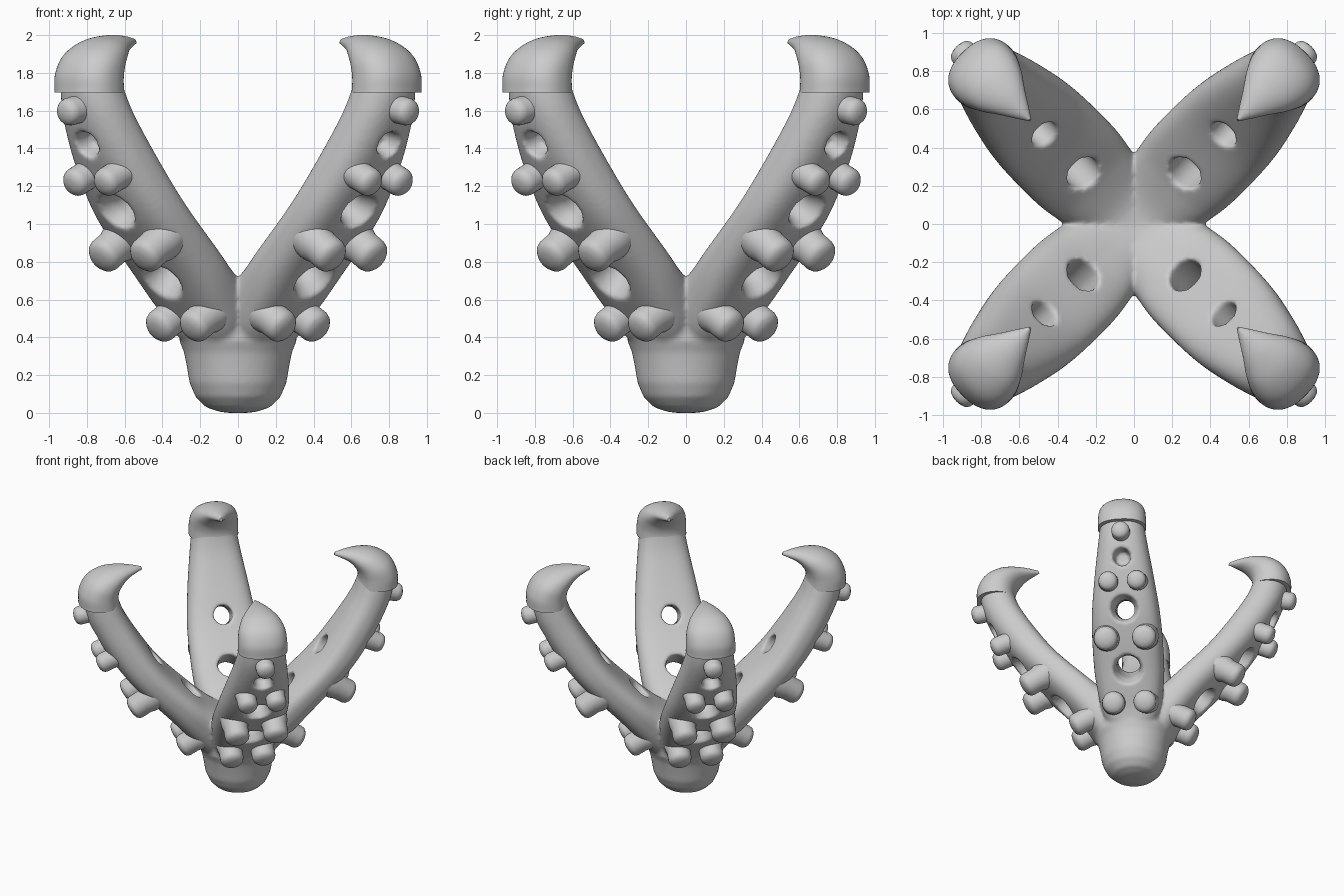
import bpy, bmesh, math
from mathutils import Vector, Matrix

if "Cube" in bpy.data.objects:
    bpy.data.objects.remove(bpy.data.objects["Cube"])

TURNS = [Matrix.Rotation(math.radians(45 + 90 * k), 4, 'Z') for k in range(4)]
FLAT = Matrix.Identity(4)


def make(name, bm):
    bmesh.ops.recalc_face_normals(bm, faces=bm.faces)
    me = bpy.data.meshes.new(name)
    bm.to_mesh(me)
    bm.free()
    ob = bpy.data.objects.new(name, me)
    bpy.context.collection.objects.link(ob)
    return ob


def activate(ob):
    bpy.ops.object.select_all(action='DESELECT')
    ob.select_set(True)
    bpy.context.view_layer.objects.active = ob


def smooth(ob, angle=40):
    activate(ob)
    bpy.ops.object.shade_smooth_by_angle(angle=math.radians(angle))


def skin(bm, rings):
    n = len(rings[0])
    vs = [[bm.verts.new(p) for p in ring] for ring in rings]
    for a, b in zip(vs, vs[1:]):
        for i in range(n):
            bm.faces.new((a[i], a[(i + 1) % n], b[(i + 1) % n], b[i]))
    bm.faces.new(vs[0])
    bm.faces.new(vs[-1])


def spline(rows, sub=6):
    # Catmull-Rom through rows of numbers
    def mix(a, b, c, d, t):
        return 0.5 * (2 * b + (c - a) * t + (2 * a - 5 * b + 4 * c - d) * t * t
                      + (3 * b - a - 3 * c + d) * t ** 3)
    ext = lambda p, q: tuple(2 * x - y for x, y in zip(p, q))
    pts = [ext(rows[0], rows[1])] + list(rows) + [ext(rows[-1], rows[-2])]
    out = []
    for i in range(1, len(pts) - 2):
        for k in range(sub):
            out.append([mix(*v, k / sub) for v in zip(*pts[i - 1:i + 3])])
    return out + [rows[-1]]


def loft(bm, rows, turn, taper=0.0, n=48):
    # each row: inner r,z, outer r,z, half width, squareness
    rings = []
    for ri, zi, ro, zo, w, p in spline(rows):
        ring = []
        for k in range(n):
            a = 2 * math.pi * (k + 0.5) / n
            c, s = math.cos(a), math.sin(a)
            u = math.copysign(abs(c) ** (2 / p), c)
            v = math.copysign(abs(s) ** (2 / p), s)
            ring.append(turn @ Vector(((ri + ro) / 2 + u * (ro - ri) / 2,
                                       v * w * (1 - taper * max(u, 0)),
                                       (zi + zo) / 2 + u * (zo - zi) / 2)))
        rings.append(ring)
    skin(bm, rings)


def lathe(bm, profile, origin, axis, turn, n=32):
    # profile: (radius, distance along axis)
    rot = Vector(axis).to_track_quat('Z', 'Y').to_matrix()
    skin(bm, [[turn @ (Vector(origin) + rot @ Vector((
        r * math.cos(2 * math.pi * k / n), r * math.sin(2 * math.pi * k / n), h)))
        for k in range(n)] for r, h in profile])


ARM = [(-.10, .67, 0, .38, .20, 3), (.08, .69, .25, .35, .235, 3), (.24, .78, .38, .48, .265, 3.2),
       (.37, .89, .57, .69, .285, 3.2), (.60, 1.12, .87, 1.01, .28, 3.2),
       (.77, 1.36, 1.06, 1.28, .245, 3), (.90, 1.58, 1.19, 1.53, .205, 2.7),
       (.95, 1.70, 1.235, 1.69, .183, 2.5), (.965, 1.76, 1.23, 1.75, .172, 2.4)]
CLAW = [(.955, 1.695, 1.27, 1.695, .195, 2.3), (.96, 1.76, 1.265, 1.80, .193, 2.3),
        (.945, 1.82, 1.21, 1.905, .183, 2.2), (.91, 1.87, 1.10, 1.975, .15, 2.1),
        (.87, 1.905, .97, 2.0, .10, 2), (.81, 1.935, .855, 1.995, .047, 2),
        (.765, 1.955, .775, 1.98, .008, 2)]
FOOT = [(.05, 0), (.10, .006), (.17, .03), (.225, .085), (.257, .16), (.27, .24), (.285, .32),
        (.31, .38), (.31, .5), (.24, .62), (.05, .66)]
# tapered holes: two through, one blind (origin, axis, outer radius, inner radius, depth)
HOLES = [((.58, 0, .69), (-.72, 0, .69), .125, .09, .45),
         ((.91, 0, 1.06), (-.88, 0, .47), .115, .075, .42),
         ((1.13, 0, 1.42), (-.93, 0, .36), .075, .055, .10)]
# studs: centre r,z, side offset, axis, radius
STUDS = [(.425, .475, .127, (.80, 0, -.45), .092), (.82, .85, .155, (.80, 0, -.50), .097),
         (1.07, 1.235, .115, (.90, 0, -.40), .078), (1.235, 1.60, 0, (.97, 0, -.20), .074)]

# one arm with its holes cut
bm = bmesh.new()
loft(bm, ARM, FLAT, 0.13)
arm = make("arm", bm)
for origin, axis, r1, r2, depth in HOLES:
    bm = bmesh.new()
    lathe(bm, [(r1 * 1.15, -.1), (r1, 0), (r2 * 1.05, .09), (r2, depth)], origin, axis, FLAT)
    cutter = make("hole_cutter", bm)
    cutter.hide_render = True
    mod = arm.modifiers.new("hole", 'BOOLEAN')
    mod.operation = 'DIFFERENCE'
    mod.solver = 'EXACT'
    mod.object = cutter
    activate(arm)
    bpy.ops.object.modifier_apply(modifier="hole")
    bpy.data.objects.remove(cutter, do_unlink=True)

# body: round foot and four turned arms fused into one soft skin
bm = bmesh.new()
lathe(bm, FOOT, (0, 0, 0), (0, 0, 1), FLAT, 64)
bmesh.ops.recalc_face_normals(bm, faces=bm.faces)
for turn in TURNS:
    part = arm.data.copy()
    part.transform(turn)
    bm.from_mesh(part)
    bpy.data.meshes.remove(part)
bpy.data.objects.remove(arm, do_unlink=True)
me = bpy.data.meshes.new("body_with_arms")
bm.to_mesh(me)
bm.free()
body = bpy.data.objects.new("body_with_arms", me)
bpy.context.collection.objects.link(body)
mod = body.modifiers.new("fuse", 'REMESH')
mod.mode = 'VOXEL'
mod.voxel_size = 0.014
mod = body.modifiers.new("soften", 'SMOOTH')
mod.factor = 0.5
mod.iterations = 7
activate(body)
for name in ("fuse", "soften"):
    bpy.ops.object.modifier_apply(modifier=name)
smooth(body, 60)

# rounded studs along the outside of each arm
for k, turn in enumerate(TURNS):
    bm = bmesh.new()
    for r, z, off, axis, rad in STUDS:
        for t in ((-off, off) if off else (0,)):
            lathe(bm, [(rad * 1.15, -.17), (rad * 1.12, -.09), (rad, -.05), (rad, .025),
                       (rad * .93, .048), (rad * .75, .065), (rad * .4, .075), (rad * .05, .078)],
                  (r, t, z), axis, turn)
    smooth(make(f"studs_{k + 1}", bm), 60)

# hooked claws capping the arms
for k, turn in enumerate(TURNS):
    bm = bmesh.new()
    loft(bm, CLAW, turn)
    smooth(make(f"claw_{k + 1}", bm), 50)
